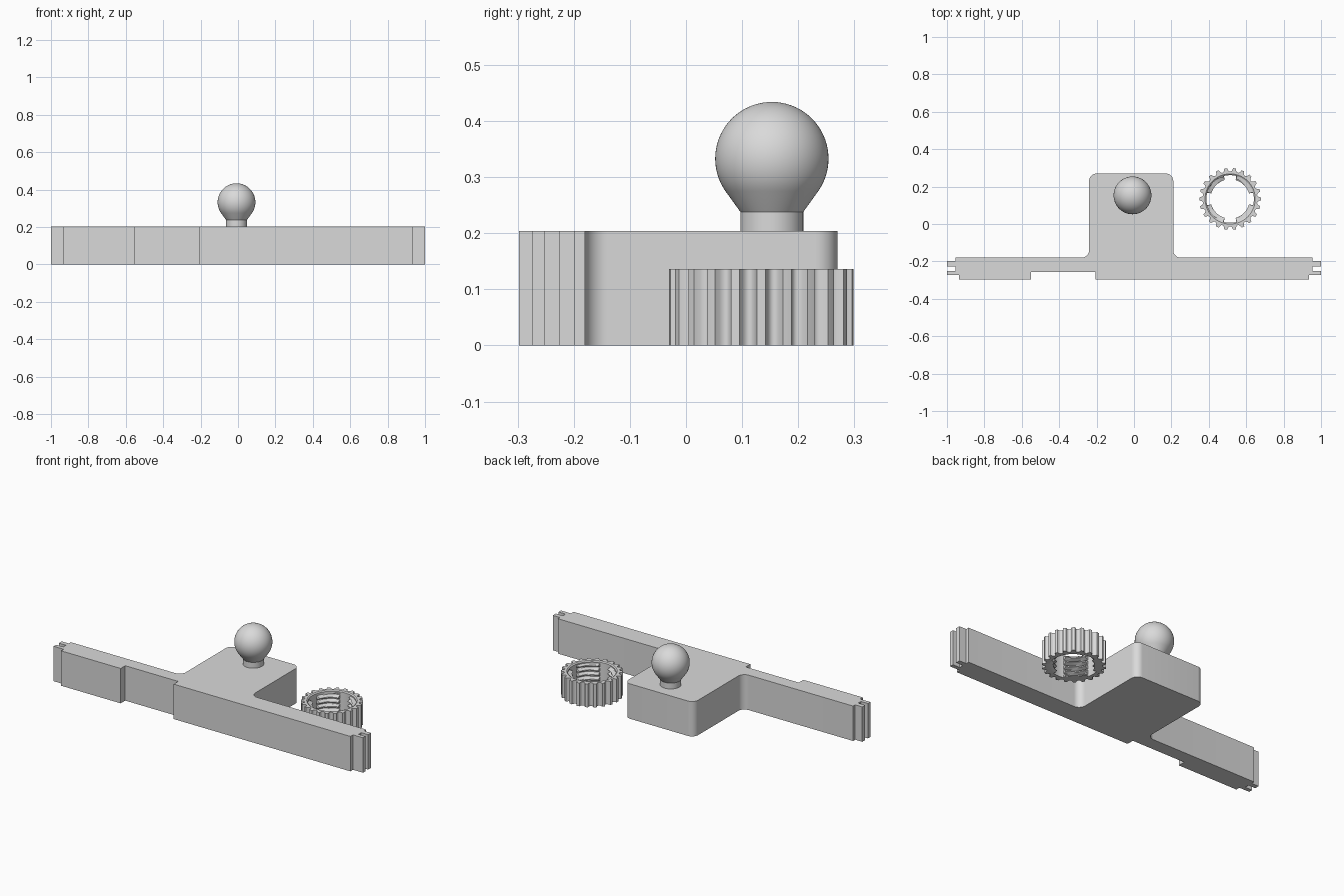
import bpy, bmesh, math
from math import cos, sin, pi, radians

if "Cube" in bpy.data.objects:
    bpy.data.objects.remove(bpy.data.objects["Cube"])

grey = bpy.data.materials.new("light grey plastic")
grey.diffuse_color = (0.7, 0.7, 0.7, 1)
grey.use_nodes = True
grey.node_tree.nodes["Principled BSDF"].inputs["Base Color"].default_value = grey.diffuse_color


def finish(bm, name, angle=30):
    bmesh.ops.recalc_face_normals(bm, faces=bm.faces)
    me = bpy.data.meshes.new(name)
    bm.to_mesh(me)
    bm.free()
    me.materials.append(grey)
    ob = bpy.data.objects.new(name, me)
    bpy.context.collection.objects.link(ob)
    bpy.ops.object.select_all(action='DESELECT')
    ob.select_set(True)
    bpy.context.view_layer.objects.active = ob
    bpy.ops.object.shade_smooth_by_angle(angle=radians(angle))
    return ob


def arc(cx, cy, r, a0, a1, n=10):
    """Points on an arc, angles in degrees."""
    return [(cx + r * cos(radians(a0 + (a1 - a0) * i / n)),
             cy + r * sin(radians(a0 + (a1 - a0) * i / n))) for i in range(n + 1)]


def loft(bm, columns, closed_columns):
    """Skin neighbouring columns of points around a full turn."""
    cols = [[bm.verts.new(p) for p in c] for c in columns]
    n = len(cols[0])
    for a, b in zip(cols, cols[1:] + cols[:1]):
        for i in range(n if closed_columns else n - 1):
            j = (i + 1) % n
            bm.faces.new((a[i], b[i], b[j], a[j]))


# Base plate: bar with forked ends, front recess and rounded mounting block
H = 0.204
fork = [(0.935, -0.298), (0.935, -0.274), (1.0, -0.274), (1.0, -0.251),
        (0.955, -0.251), (0.955, -0.226), (1.0, -0.226), (1.0, -0.199),
        (0.955, -0.199), (0.955, -0.18)]
outline = list(fork)
outline += arc(0.25, -0.14, 0.04, 270, 180)
outline += arc(0.17, 0.23, 0.04, 0, 90)
outline += arc(-0.20, 0.23, 0.04, 90, 180)
outline += arc(-0.28, -0.14, 0.04, 0, -90)
outline += [(-x, y) for x, y in reversed(fork)]
outline += [(-0.55, -0.298), (-0.55, -0.256), (-0.207, -0.256), (-0.207, -0.298)]
bm = bmesh.new()
face = bm.faces.new([bm.verts.new((x, y, 0)) for x, y in outline])
ext = bmesh.ops.extrude_face_region(bm, geom=[face])
bmesh.ops.translate(bm, vec=(0, 0, H),
                    verts=[v for v in ext['geom'] if isinstance(v, bmesh.types.BMVert)])
finish(bm, "mounting_base")

# Ball joint: lathed neck, flare and sphere
CX, CY, CZ, R = -0.008, 0.153, 0.333, 0.101
prof = [(0.056, H - 0.01), (0.056, 0.238)]
prof += [(R * cos(radians(a)), CZ + R * sin(radians(a))) for a in range(-35, 90, 5)]
prof.append((0.0005, CZ + R))
N = 64
bm = bmesh.new()
loft(bm, [[(CX + r * cos(2 * pi * k / N), CY + r * sin(2 * pi * k / N), z)
           for r, z in prof] for k in range(N)], False)
bmesh.ops.holes_fill(bm, edges=[e for e in bm.edges if e.is_boundary])
finish(bm, "ball_joint")

# Clamp nut: scalloped grip outside, slotted internal thread
NX, NY, NH = 0.514, 0.134, 0.136
TEETH, SUB = 22, 12
PITCH, ROOT, CREST = 0.027, 0.127, 0.105
STEPS = 40


def grip_radius(k):
    u = (k % SUB) / SUB * 2 - 1            # -1..1 across one tooth
    return 0.165 - (0.019 * math.sqrt(1 - (u / 0.62) ** 2) if abs(u) < 0.62 else 0)


def thread_radius(a, z):
    quarter = (a + pi / 4) % (pi / 2) - pi / 4
    if abs(quarter) < 0.27 or z > NH - 0.014:
        return ROOT                         # four slots and a plain mouth
    t = (z / PITCH - a / (2 * pi)) % 1.0
    ridge = min(1.0, max(0.0, 1.6 - abs(t - 0.5) * 4.4))
    return ROOT - (ROOT - CREST) * ridge


cols = []
for k in range(TEETH * SUB):
    a = 2 * pi * k / (TEETH * SUB)
    ro = grip_radius(k)
    ring = [(ro, 0), (ro, NH), (0.134, NH)]
    for i in range(STEPS + 1):
        z = (NH - 0.005) * (1 - i / STEPS)
        ring.append((thread_radius(a, z), z))
    cols.append([(NX + r * cos(a), NY + r * sin(a), z) for r, z in ring])
bm = bmesh.new()
loft(bm, cols, True)
finish(bm, "clamp_nut", 28)
